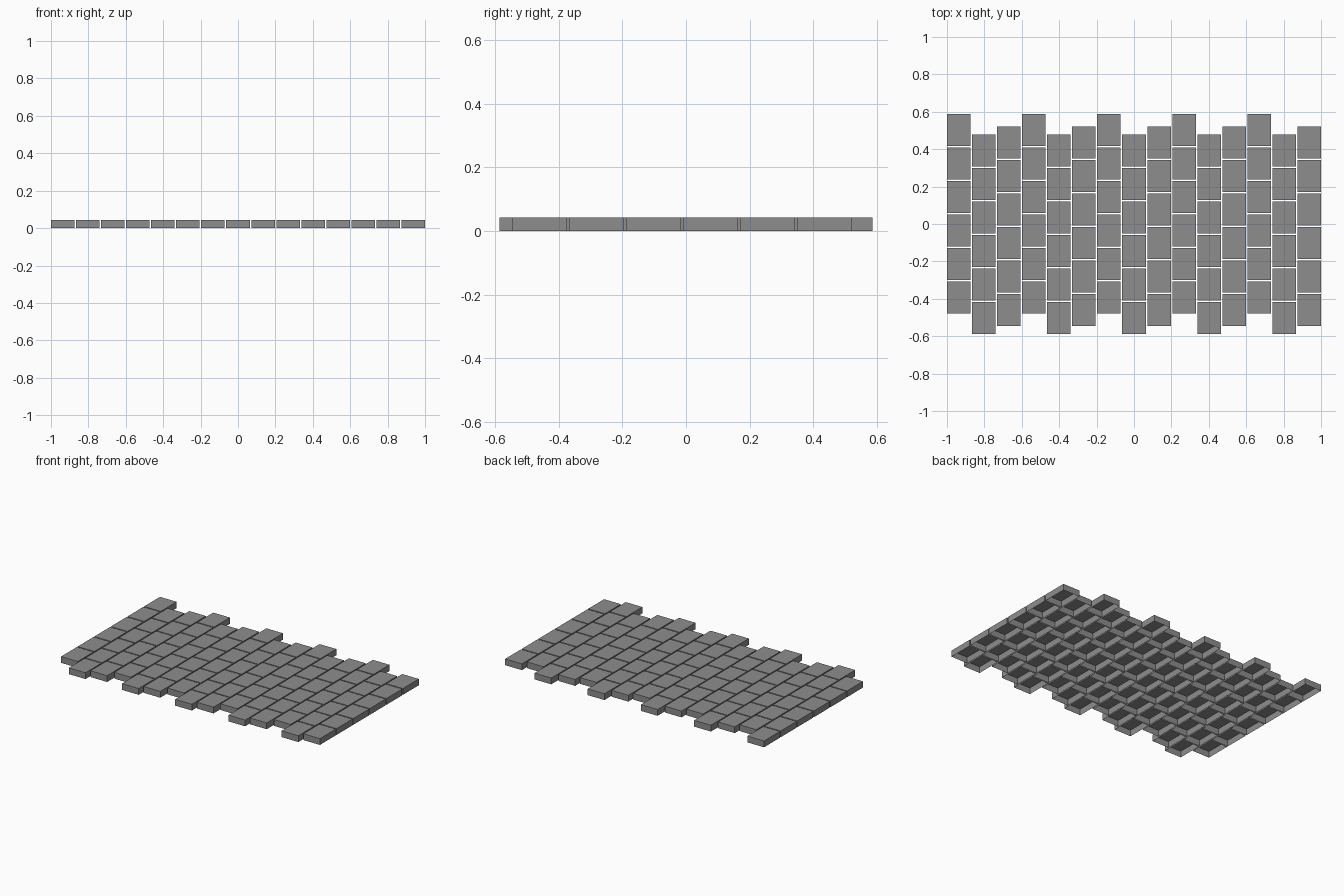
import bpy, bmesh
from mathutils import Matrix

if "Cube" in bpy.data.objects:
    bpy.data.objects.remove(bpy.data.objects["Cube"])

COLS, ROWS = 15, 6
GAP = 0.008
W = (2 - GAP * (COLS - 1)) / COLS      # paver width (x)
L = 0.171                              # paver length (y)
H = 0.043                              # paver height
SHIFTS = (0.0, -0.108, -0.066)         # repeating column stagger
Y0 = -0.479                            # front edge of unshifted columns

# Dark grey stone
stone = bpy.data.materials.new("dark_stone")
stone.diffuse_color = (0.27, 0.27, 0.27, 1)
stone.use_nodes = True
stone.node_tree.nodes["Principled BSDF"].inputs["Base Color"].default_value = stone.diffuse_color

# Paver: open-bottomed box shell with its origin at the front left corner
mesh = bpy.data.meshes.new("paver")
mesh.materials.append(stone)
bm = bmesh.new()
bmesh.ops.create_cube(bm, size=1, matrix=Matrix.Translation((W / 2, L / 2, H / 2))
                      @ Matrix.Diagonal((W, L, H, 1)))
bm.normal_update()
bmesh.ops.delete(bm, geom=[f for f in bm.faces if f.normal.z < -0.5],
                 context='FACES_ONLY')
bm.to_mesh(mesh)
bm.free()

# Staggered columns, each a row of pavers
for i in range(COLS):
    col = bpy.data.objects.new(f"paver_column_{i + 1}", mesh)
    bpy.context.collection.objects.link(col)
    col.location = (-1 + i * (W + GAP), Y0 + SHIFTS[i % 3], 0)
    arr = col.modifiers.new("row", 'ARRAY')
    arr.count = ROWS
    arr.use_relative_offset = False
    arr.use_constant_offset = True
    arr.constant_offset_displace = (0, L + GAP, 0)
